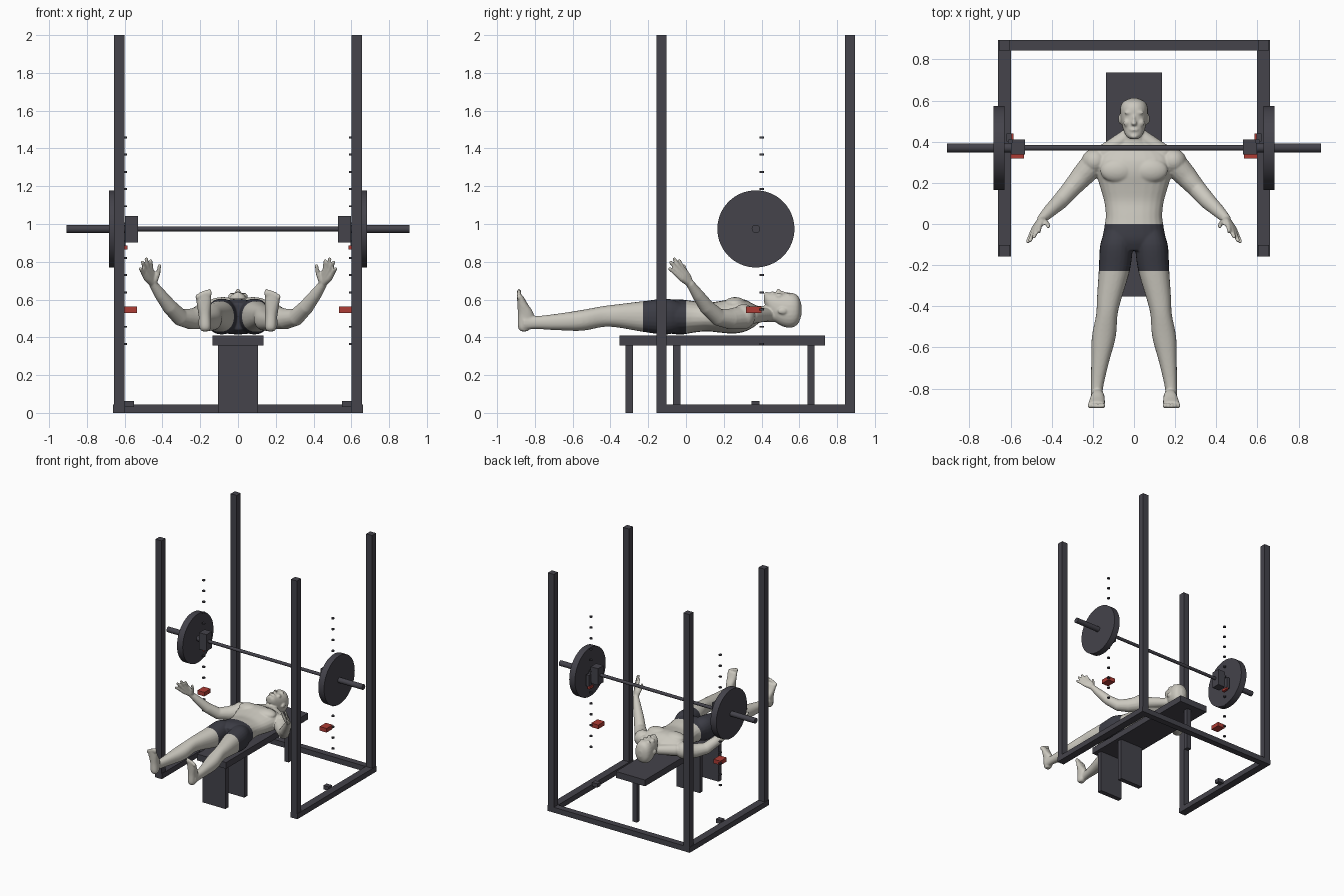
import bpy, bmesh, math
from mathutils import Vector, Matrix

cube = bpy.data.objects.get("Cube")
if cube:
    bpy.data.objects.remove(cube)


def material(name, rgb):
    m = bpy.data.materials.new(name)
    m.use_nodes = True
    m.diffuse_color = (*rgb, 1)
    m.node_tree.nodes["Principled BSDF"].inputs["Base Color"].default_value = (*rgb, 1)
    return m


STEEL = material("dark steel", (.058, .056, .07))
RED = material("red", (.42, .045, .035))
SKIN = material("pale skin", (.6, .58, .52))
CLOTH = material("dark cloth", (.045, .046, .06))


def add_object(name, bm, *mats):
    bmesh.ops.recalc_face_normals(bm, faces=bm.faces[:])
    mesh = bpy.data.meshes.new(name)
    bm.to_mesh(mesh)
    bm.free()
    for m in mats:
        mesh.materials.append(m)
    ob = bpy.data.objects.new(name, mesh)
    bpy.context.collection.objects.link(ob)
    return ob


def box(name, x, y, z, mat=STEEL):
    """Box from (low, high) ranges along each axis."""
    bm = bmesh.new()
    bmesh.ops.create_cube(bm, size=1)
    for v in bm.verts:
        v.co = [(r[0] + r[1]) / 2 + c * (r[1] - r[0]) for r, c in zip((x, y, z), v.co)]
    return add_object(name, bm, mat)


def pair(name, x, y, z, mat=STEEL):
    box("left_" + name, x, y, z, mat)
    box("right_" + name, (-x[1], -x[0]), y, z, mat)


def rod(name, start, end, radius, sides=32):
    a, b = Vector(start), Vector(end)
    bm = bmesh.new()
    cone(bm, a, b, radius, radius, sides)
    ob = add_object(name, bm, STEEL)
    for p in ob.data.polygons:
        p.use_smooth = len(p.vertices) == 4
    for e in ob.data.edges:
        va, vb = (ob.data.vertices[i].co for i in e.vertices)
        e.use_edge_sharp = abs((va - vb).dot((b - a).normalized())) < .0001
    return ob


# Body-building helpers
def cone(bm, a, b, r1, r2, sides=16):
    d = b - a
    turn = d.to_track_quat('Z', 'Y').to_matrix().to_4x4()
    bmesh.ops.create_cone(bm, cap_ends=True, segments=sides, radius1=r1, radius2=r2,
                          depth=d.length, matrix=Matrix.Translation((a + b) / 2) @ turn)


def blob(bm, centre, size):
    bmesh.ops.create_uvsphere(bm, u_segments=20, v_segments=12, radius=1,
                              matrix=Matrix.Translation(centre) @ Matrix.Diagonal((*size, 1)))


def limb(bm, points):
    """Tapered chain through (x, y, z, radius) points."""
    for p in points:
        blob(bm, p[:3], [p[3]] * 3)
    for p, q in zip(points, points[1:]):
        cone(bm, Vector(p[:3]), Vector(q[:3]), p[3], q[3])


def loft(bm, rings, side=1, upright=False):
    """Oval rings (position, centre x, half width, low, high), smoothly joined."""
    dense = []
    for i in range(len(rings) - 1):
        a, b, c, d = (rings[min(max(i + k, 0), len(rings) - 1)] for k in (-1, 0, 1, 2))
        for t in (0, .25, .5, .75):
            dense.append([q + .5 * t * (r - p + t * (2 * p - 5 * q + 4 * r - s
                          + t * (3 * (q - r) + s - p))) for p, q, r, s in zip(a, b, c, d)])
    dense.append(rings[-1])
    loops = []
    for pos, cx, hw, lo, hi in dense:
        loop = []
        for k in range(24):
            u, w = math.cos(k * math.pi / 12), math.sin(k * math.pi / 12)
            u, w = (math.copysign(abs(n) ** .88, n) for n in (u, w))
            x, h = side * (cx + hw * u), (lo + hi) / 2 + (hi - lo) / 2 * w
            loop.append(bm.verts.new((x, h, pos) if upright else (x, pos, h)))
        loops.append(loop)
    faces = [bm.faces.new(loops[0]), bm.faces.new(loops[-1])]
    for l, m in zip(loops, loops[1:]):
        for k in range(24):
            faces.append(bm.faces.new((l[k - 1], l[k], m[k], m[k - 1])))
    bmesh.ops.recalc_face_normals(bm, faces=faces)


# Rack frame
FRONT, BACK, POST, TUBE = (-.157, -.103), (.842, .895), (.602, .657), (0, .045)
pair("front_upright", POST, FRONT, (0, 2))
pair("back_upright", POST, BACK, (0, 2))
pair("base_rail", (.598, .661), (FRONT[0], BACK[1]), TUBE)
box("back_base_rail", (-.661, .661), BACK, TUBE)
pair("floor_bracket", (.55, .6), (.347, .39), (.03, .062))

# Bench
box("bench_pad", (-.135, .135), (-.352, .736), (.357, .41))
box("front_bench_leg", (-.107, .107), (-.32, -.28), (0, .36))
box("middle_bench_leg", (-.107, .107), (-.069, -.03), (0, .36))
box("head_bench_leg", (-.02, .02), (.643, .68), (0, .36))

# Barbell, plates and catches
BY, BZ = .37, .974
rod("bar", (-.6, BY, BZ), (.6, BY, BZ), .013)
for side, s in (("left_", 1), ("right_", -1)):
    rod(side + "sleeve", (s * .56, BY, BZ), (s * .908, BY, BZ), .022)
    rod(side + "plate", (s * .63, BY, BZ), (s * .683, BY, BZ), .204, 64)
    for i in range(13):
        z = .365 + i * .0911
        rod(side + "height_peg", (s * .6, .402, z - .005), (s * .6, .402, z + .005), .012, 12)
pair("carriage_block", (.53, .598), (.338, .41), (.902, 1.042))
pair("hook", (.585, .605), (.39, .44), (.865, .885), RED)
pair("hook_arm", (.595, .62), (.4, .44), (.885, .98))
pair("safety_stop", (.535, .6), (.318, .4), (.53, .564), RED)

# Lying figure: torso, neck and head
body = bmesh.new()
loft(body, [(-.13, 0, .1, .44, .58), (-.08, 0, .15, .42, .6), (-.02, 0, .145, .415, .6),
            (.04, 0, .137, .425, .592), (.11, 0, .145, .432, .583), (.18, 0, .165, .425, .592),
            (.25, 0, .185, .42, .605), (.31, 0, .19, .43, .6), (.36, 0, .14, .455, .575),
            (.39, 0, .066, .478, .565), (.43, 0, .05, .482, .568), (.48, 0, .05, .48, .58)])
loft(body, [(.413, 0, .02, .585, .625), (.43, 0, .04, .55, .636), (.47, 0, .056, .485, .636),
            (.52, 0, .066, .455, .636), (.565, 0, .067, .453, .635), (.595, 0, .052, .475, .615),
            (.612, 0, .015, .52, .57)])
blob(body, (0, .489, .64), (.014, .012, .018))
blob(body, (0, .507, .634), (.008, .024, .012))
blob(body, (0, .458, .635), (.022, .009, .009))
blob(body, (0, .426, .628), (.02, .012, .013))

for s in (1, -1):
    # Face and chest forms
    blob(body, (s * .026, .541, .627), (.022, .008, .011))
    blob(body, (s * .034, .492, .618), (.018, .02, .016))
    blob(body, (s * .069, .51, .54), (.008, .024, .017))
    blob(body, (s * .08, .26, .575), (.085, .06, .038))
    blob(body, (s * .19, .305, .51), (.065, .062, .066))
    limb(body, [(s * .03, .43, .52, .035), (s * .14, .345, .515, .045)])

    # Arms and hands
    limb(body, [(s * .19, .3, .505, .063), (s * .25, .235, .497, .055), (s * .305, .172, .505, .045),
                (s * .36, .11, .56, .04), (s * .41, .063, .625, .032), (s * .448, .025, .68, .023)])
    for base, knuckle, tip in (((.45, .01, .725), (.46, -.015, .765), (.462, -.036, .805)),
                               ((.463, -.004, .73), (.477, -.035, .77), (.486, -.062, .815)),
                               ((.474, -.016, .725), (.492, -.05, .762), (.505, -.08, .797)),
                               ((.484, -.024, .712), (.502, -.055, .738), (.516, -.085, .763)),
                               ((.44, .015, .7), (.422, .002, .74), (.416, -.012, .778))):
        wrist = (s * .448, .025, .68, .018)
        limb(body, [wrist] + [(s * p[0], p[1], p[2], r)
                              for p, r in ((base, .016), (knuckle, .0115), (tip, .01))])

    # Legs
    loft(body, [(-.02, .075, .06, .44, .58), (-.1, .085, .079, .415, .605), (-.22, .095, .076, .428, .592),
                (-.36, .12, .06, .452, .575), (-.44, .132, .052, .455, .565),
                (-.55, .147, .058, .435, .545), (-.68, .166, .042, .438, .525),
                (-.8, .18, .029, .444, .512), (-.86, .18, .03, .437, .52)], s)
    # Feet and toes
    loft(body, [(.432, .173, .02, -.875, -.84), (.455, .173, .03, -.89, -.82),
                (.52, .176, .033, -.89, -.805), (.58, .18, .039, -.893, -.84),
                (.62, .183, .041, -.895, -.862)], s, True)
    for k in range(5):
        blob(body, (s * (.151 + k * .0165), -.884, .635 - k * k * .0013),
             (.012 - k * .0008, .013, .022 - k * .002))

# Fuse the figure into one smooth skin
rough = add_object("rough_figure", body)
remesh = rough.modifiers.new("fuse", 'REMESH')
remesh.mode = 'VOXEL'
remesh.voxel_size = .0055
soften = rough.modifiers.new("soften", 'SMOOTH')
soften.factor = .5
soften.iterations = 5
bpy.context.view_layer.update()
skin = bpy.data.meshes.new_from_object(rough.evaluated_get(bpy.context.evaluated_depsgraph_get()))
bpy.data.objects.remove(rough)

# Cut clean hems and colour the shorts
WAIST, HEM = 0, -.228
bm = bmesh.new()
bm.from_mesh(skin)
for y in (WAIST, HEM):
    bmesh.ops.bisect_plane(bm, geom=bm.verts[:] + bm.edges[:] + bm.faces[:],
                           plane_co=(0, y, 0), plane_no=(0, 1, 0))
for f in bm.faces:
    c = f.calc_center_median()
    f.material_index = int(HEM < c.y < WAIST and abs(c.x) < .25)
    f.smooth = True
add_object("lying_figure", bm, SKIN, CLOTH)
